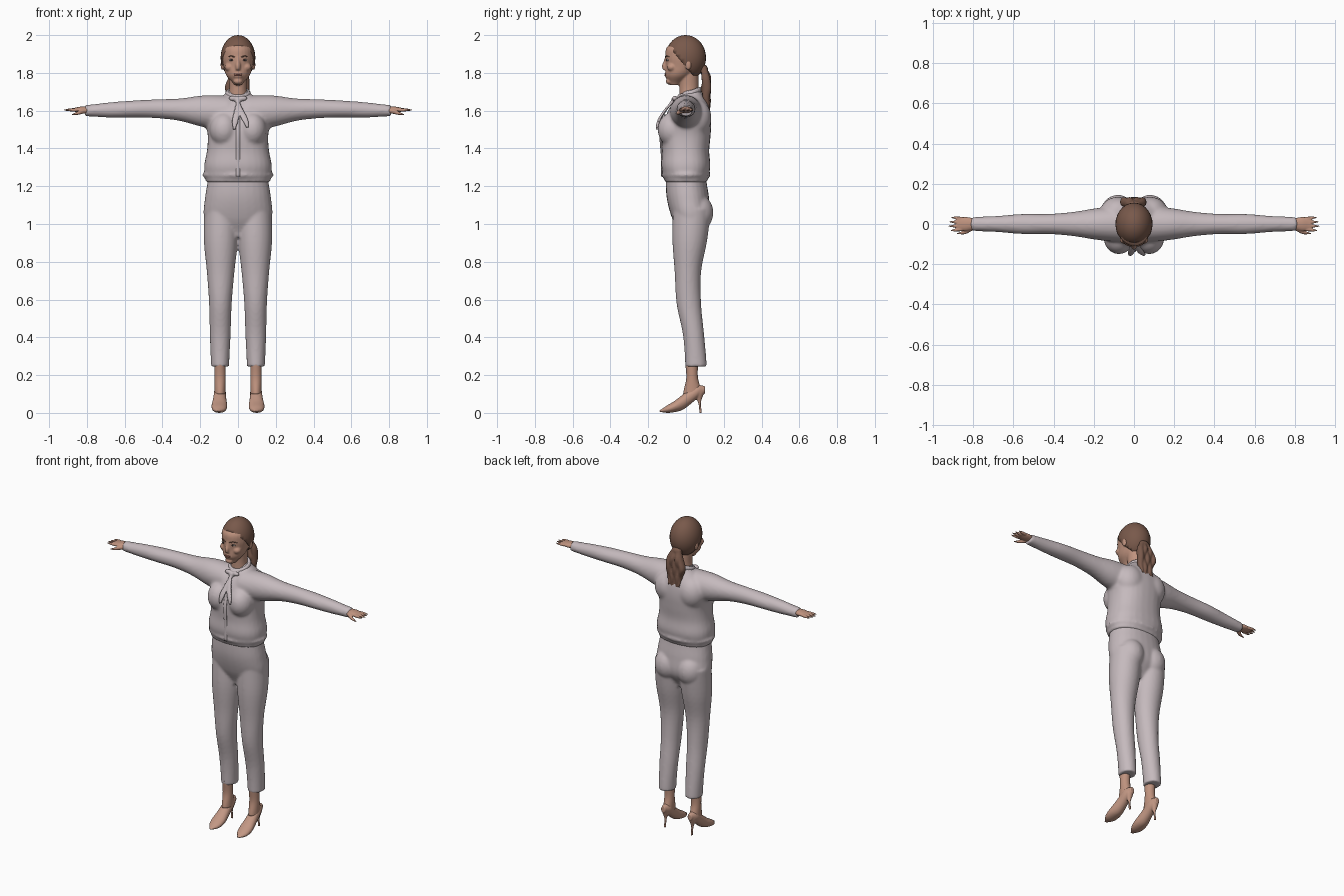
import bpy, bmesh
from math import cos, sin, pi, copysign
from mathutils import Vector, Matrix

if "Cube" in bpy.data.objects:
    bpy.data.objects.remove(bpy.data.objects["Cube"])


def material(name, *rgb):
    mat = bpy.data.materials.new(name)
    mat.use_nodes = True
    mat.diffuse_color = (*rgb, 1)
    shader = mat.node_tree.nodes["Principled BSDF"]
    shader.inputs["Base Color"].default_value = (*rgb, 1)
    shader.inputs["Roughness"].default_value = 0.8
    return mat


CLOTH = material("pale grey cloth", 0.56, 0.49, 0.51)
SKIN = material("skin", 0.52, 0.29, 0.21)
SHOE = material("nude leather", 0.54, 0.31, 0.23)
HAIR = material("brown hair", 0.19, 0.1, 0.07)
LIP = material("lips", 0.36, 0.14, 0.11)
WHITE = material("eye white", 0.55, 0.48, 0.44)
DARK = material("dark iris", 0.03, 0.02, 0.02)


def sample(values, t):
    """Smooth curve through evenly spaced values, read at t from 0 to 1."""
    if not isinstance(values, tuple):
        return values
    last = len(values) - 1
    i = min(int(t * last), last - 1)
    u = t * last - i
    before, a, b, after = (values[max(0, min(last, i + k))] for k in (-1, 0, 1, 2))
    slope_a, slope_b = (b - before) / 2, (after - a) / 2
    blend = u * u * (3 - 2 * u)
    return a + (b - a) * blend + slope_a * u * (1 - u) ** 2 - slope_b * u * u * (1 - u)


def loft(bm, axis, start, end, radius_a, radius_b, a=0, b=0, side=1, power=1, sides=28, steps=24):
    """Elliptical rings along an axis; radii and centres are constants or smooth curves."""
    rings, faces = [], []
    for step in range(steps + 1):
        t = step / steps
        along = start + (end - start) * t
        ring = []
        for k in range(sides):
            angle = 2 * pi * k / sides
            c, s = (copysign(abs(v) ** power, v) for v in (cos(angle), sin(angle)))
            p = sample(a, t) + sample(radius_a, t) * c
            q = sample(b, t) + sample(radius_b, t) * s
            x, y, z = {"x": (along, p, q), "y": (p, along, q), "z": (p, q, along)}[axis]
            ring.append(bm.verts.new((x * side, y, z)))
        rings.append(ring)
    faces += [bm.faces.new(rings[0]), bm.faces.new(rings[-1])]
    for low, high in zip(rings, rings[1:]):
        for k in range(sides):
            faces.append(bm.faces.new((low[k - 1], low[k], high[k], high[k - 1])))
    bmesh.ops.recalc_face_normals(bm, faces=faces)


def ball(bm, centre, radii):
    matrix = Matrix.Translation(centre) @ Matrix.Diagonal((*radii, 1))
    bmesh.ops.create_uvsphere(bm, u_segments=28, v_segments=18, radius=1, matrix=matrix)


def finish(name, bm, mat, voxel=0, smooth=0):
    mesh = bpy.data.meshes.new(name)
    bm.to_mesh(mesh)
    bm.free()
    mesh.materials.append(mat)
    for polygon in mesh.polygons:
        polygon.use_smooth = True
    part = bpy.data.objects.new(name, mesh)
    bpy.context.scene.collection.objects.link(part)
    if voxel:  # fuse overlapping volumes into one skin
        fuse = part.modifiers.new("fuse", "REMESH")
        fuse.mode, fuse.voxel_size, fuse.use_smooth_shade = "VOXEL", voxel, True
        soften = part.modifiers.new("soften", "SMOOTH")
        soften.factor, soften.iterations = 0.5, smooth
    return part


# Blouse: torso, gathered hem, bust, shoulder blades and sleeves
blouse = bmesh.new()
loft(blouse, "z", 1.22, 1.71, radius_a=(.17, .18, .165, .16, .17, .14, .05),
     radius_b=(.11, .13, .125, .13, .125, .1, .045), b=(0, 0, .03), power=.85)
ball(blouse, (0, 0, 1.26), (.19, .13, .04))
for side in (1, -1):
    ball(blouse, (side * .075, -.07, 1.5), (.075, .08, .09))
    ball(blouse, (side * .08, .055, 1.56), (.09, .08, .1))
    loft(blouse, "x", .05, .81, radius_a=(.09, .08, .06, .05, .05, .04, .035),
         radius_b=(.09, .085, .06, .05, .045, .04, .03), b=(1.59, 1.61, 1.6), side=side)
finish("blouse", blouse, CLOTH, voxel=.009, smooth=6)

# Button placket down the blouse front
placket = bmesh.new()
loft(placket, "z", 1.25, 1.58, radius_a=.011, radius_b=.006, b=(-.125, -.127, -.133, -.11), sides=12)
finish("placket", placket, CLOTH)

# Neck band, bow knot and hanging ties
tie = bmesh.new()
beads = 24
for i in range(beads):
    turn = Vector((cos(2 * pi * i / beads), sin(2 * pi * i / beads)))
    ball(tie, (.056 * turn.x, .018 + .055 * turn.y, 1.69 + .02 * turn.y), (.012, .011, .017))
ball(tie, (0, -.06, 1.655), (.018, .018, .02))
for side, tip, drop in ((-1, -.02, 1.5), (1, .05, 1.51)):
    ball(tie, (side * .025, -.06, 1.665), (.024, .014, .014))
    loft(tie, "z", 1.65, drop, radius_a=(.01, .015, .018, .008), radius_b=.008,
         a=(0, tip), b=(-.075, -.11, -.14, -.153), sides=16)
finish("neck_tie", tie, CLOTH, voxel=.005, smooth=2)

# Trousers: hips, seat and two tapered legs
trousers = bmesh.new()
loft(trousers, "z", 1.24, .93, radius_a=(.16, .175, .18, .13), radius_b=(.107, .112, .1, .05),
     b=(0, .01, .025, .02), power=.9)
for side in (1, -1):
    ball(trousers, (side * .08, .055, 1.06), (.085, .09, .1))
    loft(trousers, "z", 1.08, .245, radius_a=(.09, .09, .073, .06, .055, .048),
         radius_b=(.1, .092, .07, .065, .056, .057), a=(.09, .095),
         b=(.03, .02, .01, .015, .04, .053), side=side)
finish("trousers", trousers, CLOTH, voxel=.008, smooth=5)

for side, word in ((1, "left"), (-1, "right")):
    # Bare ankle and instep
    ankle = bmesh.new()
    loft(ankle, "z", .27, .1, radius_a=.03, radius_b=(.034, .031, .05), a=.095, b=(.03, .035), side=side)
    finish(word + "_ankle", ankle, SKIN)

    # Pointed pump with stiletto heel
    shoe = bmesh.new()
    loft(shoe, "y", -.14, .1, radius_a=(.01, .035, .042, .038, .033, .03, .015),
         radius_b=(.005, .02, .03, .04, .042, .036, .02), a=(.1, .095),
         b=(.01, .02, .034, .055, .085, .112, .122), side=side)
    loft(shoe, "z", 0, .11, radius_a=(.007, .008, .025), radius_b=(.007, .008, .03),
         a=.096, b=(.077, .066), side=side)
    finish(word + "_shoe", shoe, SHOE, voxel=.004, smooth=3)

    # Hand: palm, four fingers and thumb
    hand = bmesh.new()
    loft(hand, "x", .79, .88, radius_a=(.027, .035, .03), radius_b=(.018, .016, .008), b=1.605, side=side)
    for finger in range(4):
        spread = (finger - 1.5) * .018
        reach = .925 - abs(finger - 1.3) * .01
        loft(hand, "x", .855, reach, radius_a=(.009, .008, .003), radius_b=(.009, .008, .003),
             a=(spread, spread * 1.2), b=1.604, side=side, sides=12)
    loft(hand, "x", .8, .88, radius_a=(.013, .011, .003), radius_b=(.013, .011, .003),
         a=(-.02, -.04, -.047), b=(1.6, 1.58), side=side, sides=12)
    finish(word + "_hand", hand, SKIN, voxel=.0035, smooth=2)

    # Eye and brow
    for name, mat, depth, radii in (("_eye", WHITE, -.096, (.014, .009, .006)),
                                    ("_iris", DARK, -.101, (.007, .006, .006))):
        eye = bmesh.new()
        ball(eye, (side * .034, depth, 1.868), radii)
        finish(word + name, eye, mat)
    brow = bmesh.new()
    loft(brow, "x", .015, .056, radius_a=.004, radius_b=(.003, .003, .001),
         a=(-.108, -.103, -.087), b=(1.883, 1.889, 1.884), side=side, sides=8)
    finish(word + "_brow", brow, HAIR)

# Head: skull and jaw, neck, nose, mouth, chin, ears and cheeks
head = bmesh.new()
loft(head, "z", 1.735, 1.99, radius_a=(.02, .062, .077, .084, .076, .02),
     radius_b=(.025, .068, .092, .1, .094, .03), b=(-.06, -.04, -.016, -.01, -.005, 0))
loft(head, "z", 1.64, 1.8, radius_a=(.055, .046, .05), radius_b=.05, b=.015)
loft(head, "z", 1.885, 1.815, radius_a=(.008, .01, .014, .012), radius_b=(.008, .012, .018, .012),
     b=(-.104, -.112), sides=16)
ball(head, (0, -.099, 1.79), (.028, .013, .02))
ball(head, (0, -.09, 1.755), (.024, .017, .016))
for side in (1, -1):
    ball(head, (side * .083, .012, 1.843), (.009, .017, .028))
    ball(head, (side * .045, -.075, 1.83), (.026, .025, .022))
finish("head", head, SKIN, voxel=.005, smooth=3)

# Lips
lips = bmesh.new()
for height in (1.794, 1.787):
    ball(lips, (0, -.104, height), (.022, .01, .005))
finish("lips", lips, LIP)

# Swept-back hair: shell trimmed along the hairline
hair = bmesh.new()
ball(hair, (0, -.002, 1.88), (.092, .108, .12))
bmesh.ops.bisect_plane(hair, geom=hair.verts[:] + hair.edges[:] + hair.faces[:],
                       plane_co=(0, -.095, 1.945), plane_no=(0, -6, -5), clear_outer=True)
thickness = finish("hair", hair, HAIR).modifiers.new("thickness", "SOLIDIFY")
thickness.thickness, thickness.offset = .012, -1

# Ponytail of wavy locks gathered at the nape
ponytail = bmesh.new()
ball(ponytail, (0, .09, 1.82), (.032, .026, .026))
for lock in range(-2, 3):
    x, wave = lock * .018, .004 * (-1) ** lock
    loft(ponytail, "z", 1.835, 1.585 + .01 * abs(lock), radius_a=(.012, .018, .019, .016, .005),
         radius_b=(.014, .022, .024, .018, .006), a=(x / 2, x + wave, x * 1.3 - wave, x + wave, x),
         b=(.095, .108 - wave, .106 + wave, .11 - wave, .122), sides=14)
finish("ponytail", ponytail, HAIR, voxel=.005, smooth=2)
